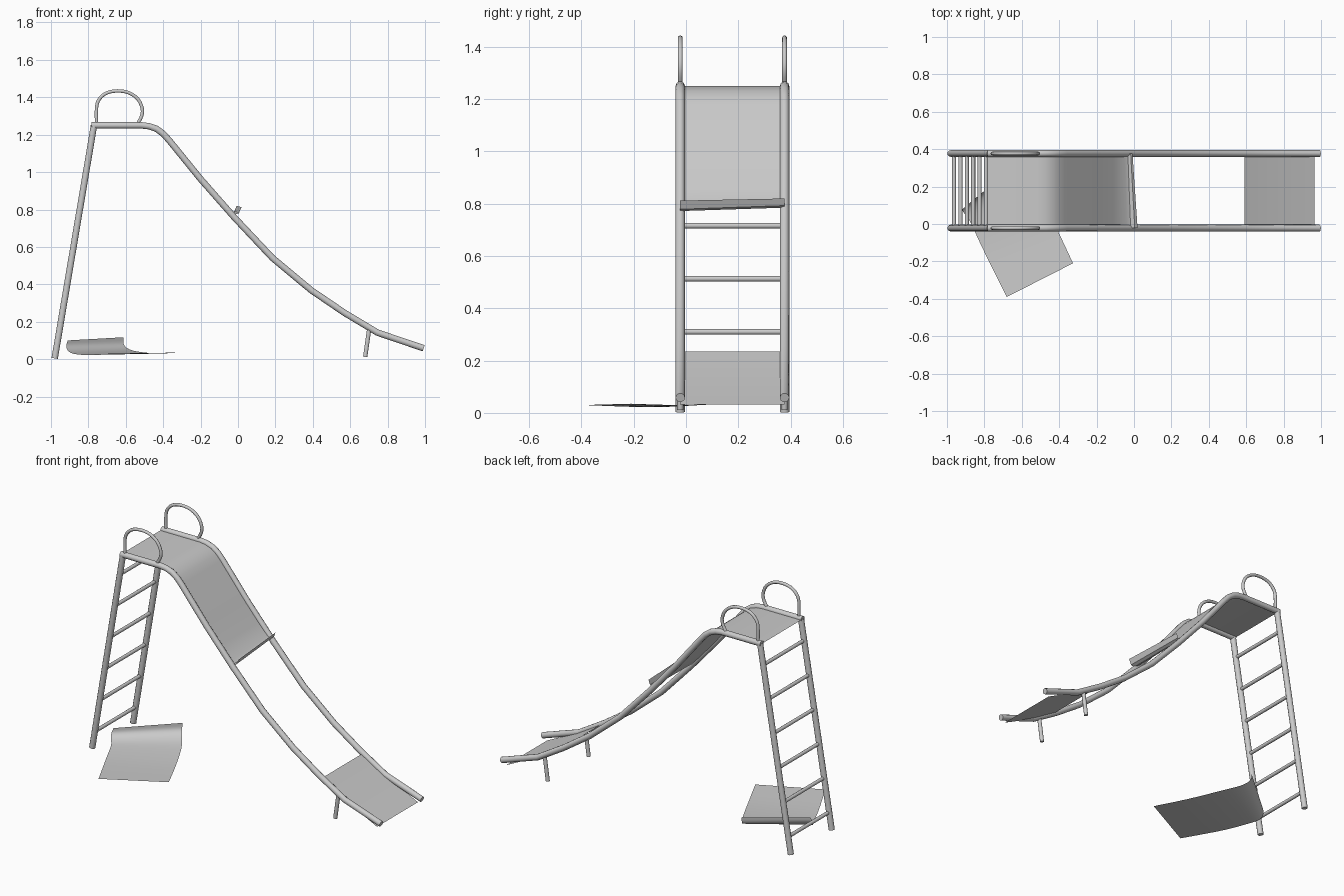
import bpy, bmesh

if "Cube" in bpy.data.objects:
    bpy.data.objects.remove(bpy.data.objects["Cube"])

YS = {"near": -0.022, "far": 0.377}   # rail planes


def finish(ob):
    bpy.ops.object.select_all(action='DESELECT')
    ob.select_set(True)
    bpy.context.view_layer.objects.active = ob
    if ob.type == 'CURVE':
        bpy.ops.object.convert(target='MESH')
        ob = bpy.context.view_layer.objects.active
    bpy.ops.object.shade_smooth_by_angle(angle=0.7)
    return ob


def tube(name, pts, r):
    cu = bpy.data.curves.new(name, 'CURVE')
    cu.dimensions = '3D'
    cu.bevel_depth = r
    cu.bevel_resolution = 3
    cu.use_fill_caps = True
    sp = cu.splines.new('POLY')
    sp.points.add(len(pts) - 1)
    for p, co in zip(sp.points, pts):
        p.co = (*co, 1)
    ob = bpy.data.objects.new(name, cu)
    bpy.context.collection.objects.link(ob)
    return finish(ob)


def smooth(pts, n=4):
    """Catmull-Rom resampling of a path."""
    out = []
    for i in range(len(pts) - 1):
        q = [pts[max(0, min(len(pts) - 1, i + k))] for k in (-1, 0, 1, 2)]
        for s in range(n):
            t = s / n
            out.append(tuple(0.5 * (2 * b + (c - a) * t + (2 * a - 5 * b + 4 * c - d) * t * t
                                    + (3 * b - a - 3 * c + d) * t ** 3)
                             for a, b, c, d in zip(*q)))
    return out + [tuple(pts[-1])]


def sheet(name, left, right):
    """Thin metal sheet lofted between two edge paths."""
    bm = bmesh.new()
    L = [bm.verts.new(p) for p in left]
    R = [bm.verts.new(p) for p in right]
    for i in range(len(L) - 1):
        bm.faces.new((L[i], L[i + 1], R[i + 1], R[i]))
    bmesh.ops.recalc_face_normals(bm, faces=bm.faces)
    if sum(f.normal.z * f.calc_area() for f in bm.faces) < 0:
        bmesh.ops.reverse_faces(bm, faces=bm.faces)
    me = bpy.data.meshes.new(name)
    bm.to_mesh(me)
    bm.free()
    ob = bpy.data.objects.new(name, me)
    bpy.context.collection.objects.link(ob)
    return finish(ob)


# side profiles (x, z)
rail = [(-.782, 1.25), (-.515, 1.25), (-.475, 1.245), (-.435, 1.231), (-.40, 1.205),
        (-.37, 1.172), (-.2, .963), (-.02, .758), (.184, .541), (.392, .368),
        (.57, .247), (.745, .142), (.993, .058)]
hoop = [(-.756, 1.25), (-.756, 1.35), (-.738, 1.395), (-.70, 1.424), (-.645, 1.434),
        (-.585, 1.425), (-.535, 1.39), (-.512, 1.34), (-.515, 1.30), (-.535, 1.262)]
foot, top = (-.98, .004), (-.77, 1.25)

# rails, ladder legs, hand hoops and front legs on both sides
for side, y in YS.items():
    put = lambda path: [(x, y, z) for x, z in path]
    tube(side + "_rail", put(rail), .018)
    tube(side + "_ladder_leg", put([foot, top]), .018)
    tube(side + "_hand_hoop", put(smooth(hoop, 3)), .0095)
    tube(side + "_front_leg", put([(.702, .165), (.68, .012)]), .012)

# ladder rungs
for i in range(6):
    z = .107 + .203 * i
    x = foot[0] + (top[0] - foot[0]) * z / top[1]
    tube(f"rung_{i + 1}", [(x, YS["near"], z), (x, YS["far"], z)], .011)

# upper chute sheet with torn, curled-up end
upper = rail[:7] + [(-.11, .859)]
near = [(x, YS["near"], z) for x, z in upper]
far = [(x, YS["far"], z) for x, z in upper]
near += [(-.04, -.022, .782), (-.018, -.022, .772), (.004, -.022, .779), (.019, -.022, .812)]
far += [(-.05, .377, .795), (-.033, .377, .785), (-.018, .377, .793), (-.008, .377, .82)]
sheet("upper_chute", near, far)

# lower chute sheet
lower = [(.59, .235), (.745, .142), (.965, .033)]
sheet("lower_chute", *[[(x, y, z) for x, z in lower] for y in YS.values()])

# fallen chute panel with a curled edge
left = [(-.68, -.39, .03), (-.80, -.15, .022), (-.875, .01, .028),
        (-.906, .055, .042), (-.918, .075, .068), (-.91, .085, .1)]
right = [(-.326, -.21, .035), (-.42, -.01, .03), (-.52, .19, .038),
         (-.58, .28, .052), (-.61, .325, .078), (-.612, .335, .117)]
sheet("fallen_panel", smooth(left), smooth(right))
